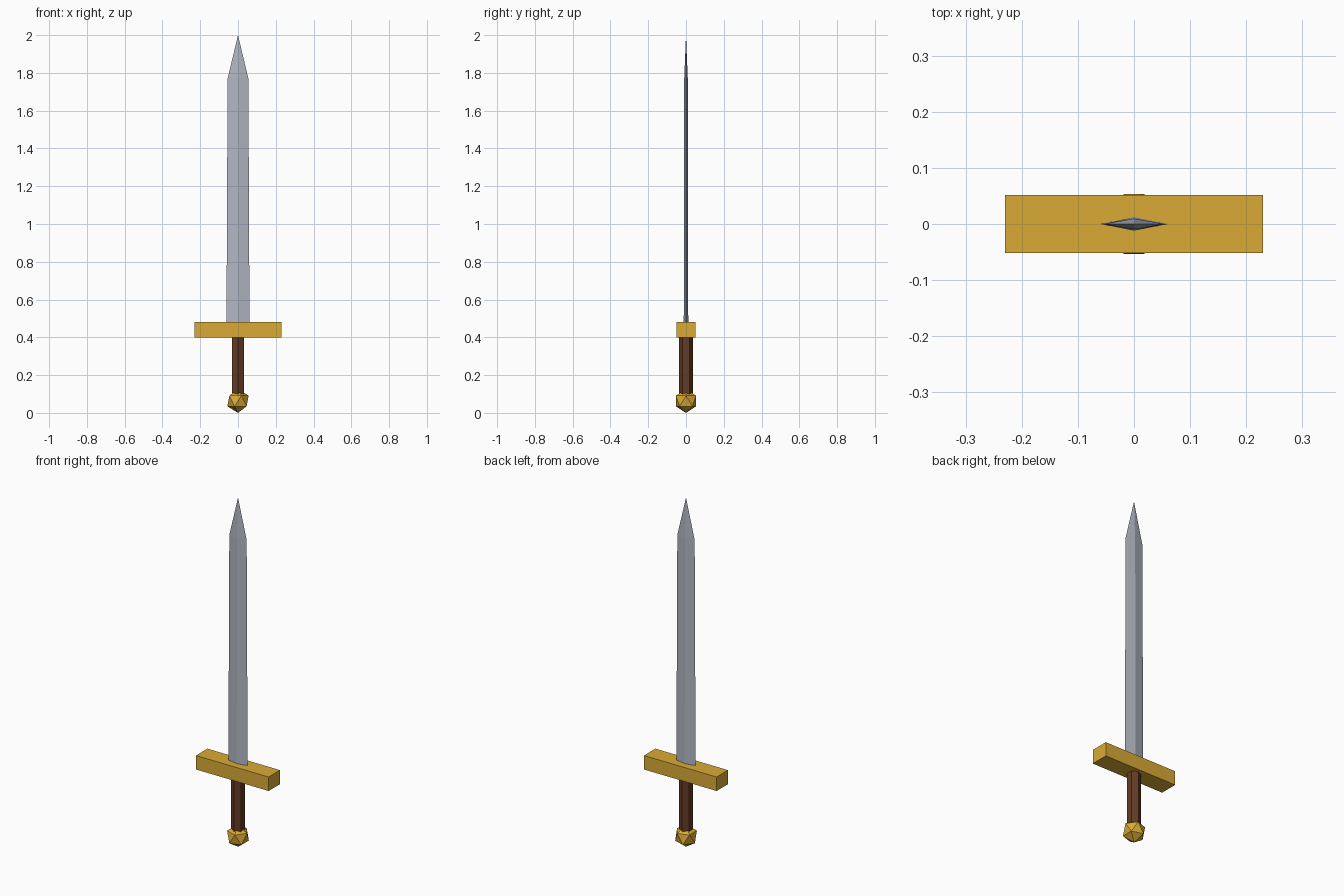
import bpy, bmesh

if "Cube" in bpy.data.objects:
    bpy.data.objects.remove(bpy.data.objects["Cube"])


def material(name, rgb):
    m = bpy.data.materials.new(name)
    m.diffuse_color = (*rgb, 1)
    m.use_nodes = True
    m.node_tree.nodes["Principled BSDF"].inputs["Base Color"].default_value = m.diffuse_color
    return m


gold = material("gold", (0.70, 0.40, 0.035))
leather = material("leather", (0.13, 0.045, 0.018))
steel = material("steel", (0.44, 0.47, 0.53))


def finish(name, mat):
    ob = bpy.context.object
    ob.name = ob.data.name = name
    ob.data.materials.append(mat)
    return ob


# Pommel: faceted ball
R = 0.063
bpy.ops.mesh.primitive_ico_sphere_add(subdivisions=1, radius=R, location=(0, 0, R))
finish("pommel", gold)

# Grip: six-sided handle
bpy.ops.mesh.primitive_cylinder_add(vertices=6, radius=0.036, depth=0.32,
                                    location=(0, 0, 0.25))
finish("grip", leather)

# Crossguard: flat bar
bpy.ops.mesh.primitive_cube_add(size=1, location=(0, 0, 0.44))
guard = finish("crossguard", gold)
guard.scale = (0.46, 0.103, 0.08)

# Blade: diamond section tapering to a point
bm = bmesh.new()
rings = []
for z, w, t in [(0.47, 0.061, 0.012), (1.77, 0.055, 0.0095)]:
    rings.append([bm.verts.new(p) for p in
                  [(w, 0, z), (0, t, z), (-w, 0, z), (0, -t, z)]])
tip = bm.verts.new((0, 0, 2.0))
bm.faces.new(rings[0][::-1])
for i in range(4):
    j = (i + 1) % 4
    bm.faces.new((rings[0][i], rings[0][j], rings[1][j], rings[1][i]))
    bm.faces.new((rings[1][i], rings[1][j], tip))
bmesh.ops.recalc_face_normals(bm, faces=bm.faces)
mesh = bpy.data.meshes.new("blade")
bm.to_mesh(mesh)
bm.free()
mesh.materials.append(steel)
bpy.context.collection.objects.link(bpy.data.objects.new("blade", mesh))
